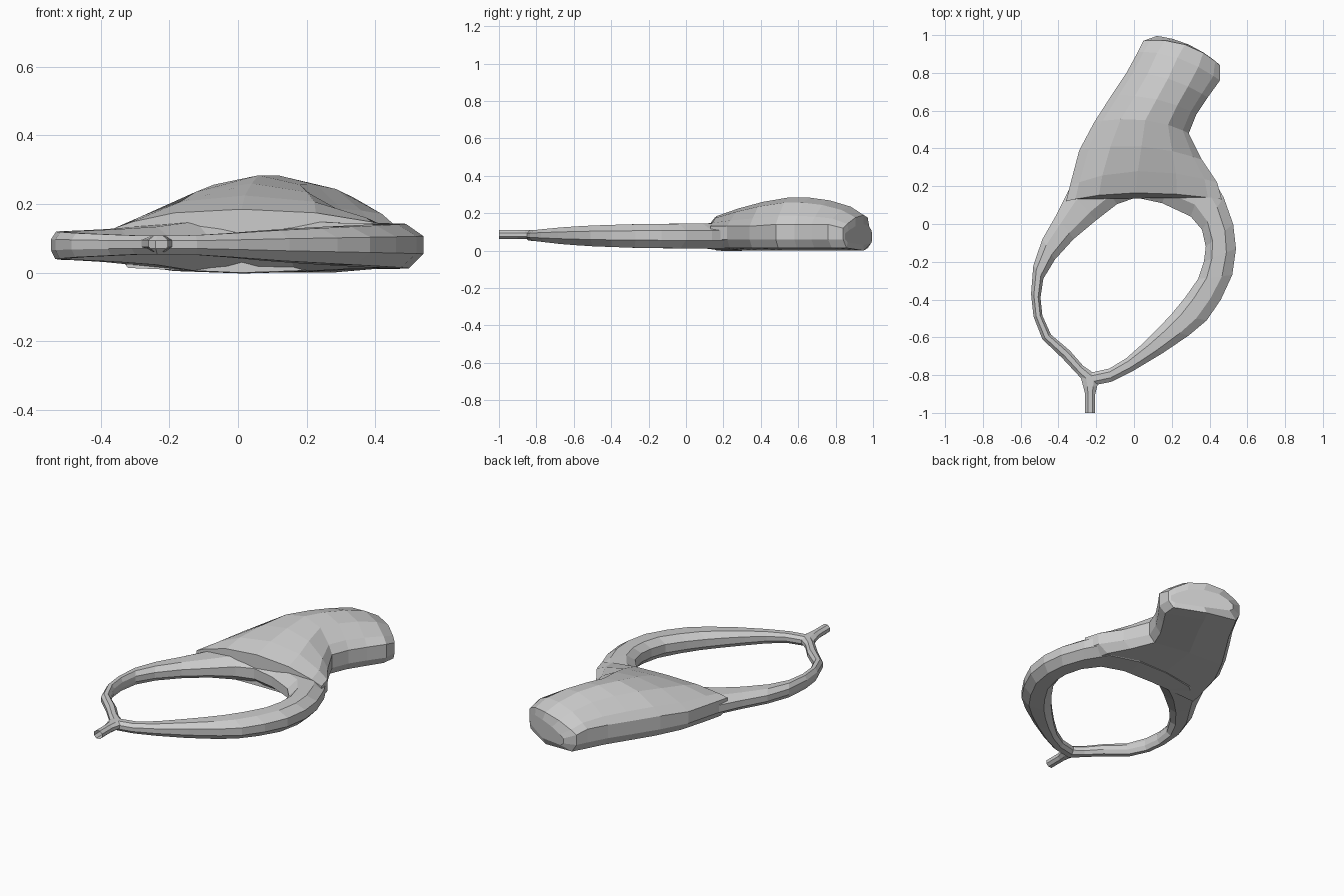
import bpy, bmesh, math


def loft(name, rings, closed=False, caps=(False, False)):
    """Skin a list of equal-sized vertex rings."""
    bm = bmesh.new()
    rows = [[bm.verts.new(p) for p in r] for r in rings]
    n = len(rows[0])
    for k in range(len(rows) if closed else len(rows) - 1):
        a, b = rows[k], rows[(k + 1) % len(rows)]
        for i in range(n):
            j = (i + 1) % n
            bm.faces.new((a[i], a[j], b[j], b[i]))
    for row, cap in ((rows[0], caps[0]), (rows[-1], caps[1])):
        if cap:
            bm.faces.new(row)
    bmesh.ops.recalc_face_normals(bm, faces=bm.faces)
    me = bpy.data.meshes.new(name)
    bm.to_mesh(me)
    bm.free()
    ob = bpy.data.objects.new(name, me)
    bpy.context.collection.objects.link(ob)
    return ob


# Loop: inner x, y, outer x, y, half height of each octagonal section
LOOP = [
    (-.22, -.785, -.24, -.86, .03), (-.27, -.75, -.31, -.785, .03),
    (-.34, -.67, -.38, -.71, .033), (-.44, -.585, -.485, -.61, .038),
    (-.485, -.485, -.532, -.49, .042), (-.495, -.39, -.545, -.37, .043),
    (-.48, -.29, -.533, -.22, .045), (-.42, -.19, -.485, -.08, .047),
    (-.32, -.08, -.41, .05, .052), (-.2, .02, -.345, .18, .06),
    (-.09, .105, -.22, .3, .078), (.01, .14, .02, .35, .085),
    (.15, .11, .22, .35, .08), (.3, .04, .39, .29, .072),
    (.36, -.03, .475, .14, .072), (.38, -.12, .525, 0, .071),
    (.37, -.2, .54, -.13, .07), (.34, -.29, .52, -.27, .068),
    (.27, -.39, .46, -.4, .064), (.2, -.475, .385, -.51, .06),
    (.13, -.55, .29, -.59, .055), (.05, -.63, .15, -.685, .048),
    (-.04, -.71, 0, -.775, .038), (-.13, -.765, -.12, -.835, .031),
]
OCT = [(0, -.4), (0, .4), (.25, 1), (.7, 1), (1, .4), (1, -.4), (.75, -1), (.25, -1)]
loft("loop", [[(ix + (ox - ix) * f, iy + (oy - iy) * f, .083 + h * g * (.85 if g > 0 else 1))
               for f, g in OCT] for ix, iy, ox, oy, h in LOOP], closed=True)

# Body: left x, y, middle x, y, right x, y, edge height, ridge height
BODY = [
    (-.36, .12, .01, .165, .465, .13, .13, .185),
    (-.34, .2, .02, .28, .44, .22, .13, .225),
    (-.29, .39, .04, .41, .36, .34, .13, .26),
    (-.21, .54, .06, .55, .29, .48, .14, .284),
    (-.12, .68, .12, .66, .33, .58, .14, .283),
    (-.04, .8, .18, .77, .39, .67, .14, .268),
    (.02, .91, .23, .88, .455, .76, .14, .235),
    (.05, .97, .27, .95, .455, .84, .12, .19),
    (.12, .995, .29, .95, .445, .85, .09, .14),
]
TOP = [-1, -.85, -.5, 0, .5, .85, 1]


def body_ring(s, last):
    lx, ly, mx, my, rx, ry, ze, zt = s

    def at(t, z):
        a, b, c = t * (t - 1) / 2, 1 - t * t, t * (t + 1) / 2
        return (a * lx + b * mx + c * rx, a * ly + b * my + c * ry, z)
    ring = [at(t, ze + (zt - ze) * (1 - abs(t) ** 2.4)) for t in TOP]
    low = .03 if last else 0
    ring += [at(1, .06), at(.88, .014 + low), at(0, low), at(-.88, .014 + low), at(-1, .06)]
    return ring


loft("body", [body_ring(s, s is BODY[-1]) for s in BODY], caps=(True, True))

# Stem: short open tube that flares into the loop
loft("stem", [[(-.232 + r * math.cos(a), y, .085 + .026 * math.sin(a))
               for a in [math.pi / 8 + i * math.pi / 4 for i in range(8)]]
              for y, r in ((-1, .029), (-.9, .029), (-.86, .04), (-.81, .055))])
